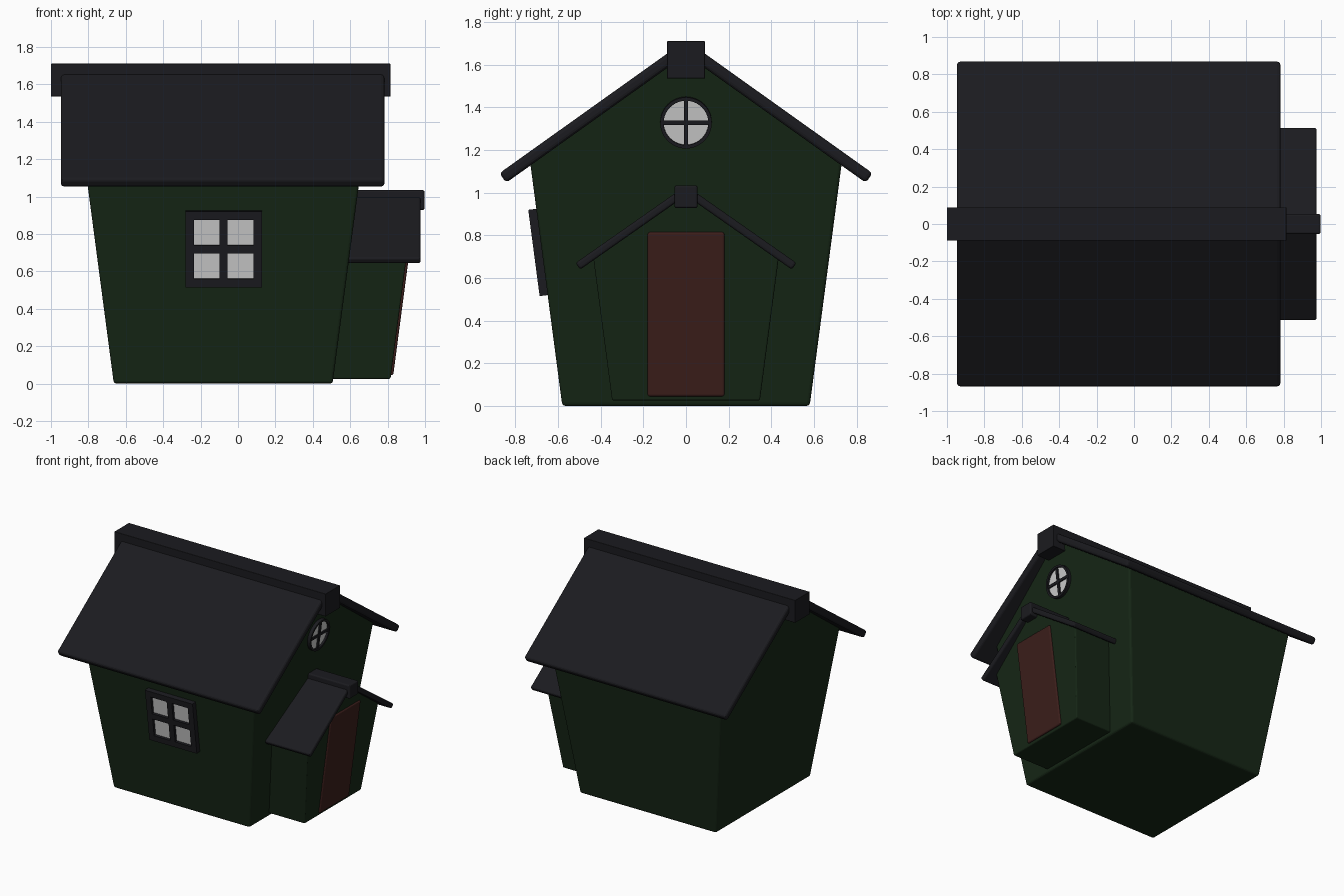
import bpy, bmesh, math
from mathutils import Matrix, Vector

if "Cube" in bpy.data.objects:
    bpy.data.objects.remove(bpy.data.objects["Cube"])

LEAN = 0.132                      # walls lean outward as they rise
TILT = math.atan(LEAN)
CX = -0.079                       # middle of the main house along x


def material(name, rgb):
    m = bpy.data.materials.new(name)
    m.diffuse_color = (*rgb, 1)
    m.use_nodes = True
    m.node_tree.nodes["Principled BSDF"].inputs["Base Color"].default_value = m.diffuse_color
    return m


GREEN = material("dark_green", (0.008, 0.02, 0.008))
BLACK = material("charcoal", (0.011, 0.011, 0.014))
RED = material("dark_red", (0.045, 0.013, 0.011))


def finish(name, bm, mat=None, bevel=0.0, matrix=None):
    bmesh.ops.recalc_face_normals(bm, faces=bm.faces)
    if bevel:
        bmesh.ops.bevel(bm, geom=bm.edges[:], offset=bevel, segments=3,
                        profile=0.5, affect='EDGES', clamp_overlap=True)
    me = bpy.data.meshes.new(name)
    bm.to_mesh(me)
    bm.free()
    ob = bpy.data.objects.new(name, me)
    bpy.context.collection.objects.link(ob)
    if mat:
        me.materials.append(mat)
    if matrix:
        ob.matrix_world = matrix
    return ob


def box(name, lo, hi, mat=None, bevel=0.0, matrix=None):
    bm = bmesh.new()
    lo, hi = Vector(lo), Vector(hi)
    bmesh.ops.create_cube(bm, size=1, matrix=Matrix.Translation((lo + hi) / 2)
                          @ Matrix.Diagonal((*(hi - lo), 1)))
    return finish(name, bm, mat, bevel, matrix)


def house(name, x0, x1, half, z0, ridge, pitch, back_lean, bevel):
    """Gabled block, flaring outward toward the eaves."""
    eave = (ridge - pitch * half) / (1 + pitch * LEAN)
    bm = bmesh.new()

    def pt(front, side, z):
        x = x1 + LEAN * z if front else x0 - back_lean * z
        return bm.verts.new((x, side * (half + LEAN * z), z))

    ends = [[pt(f, -1, z0), pt(f, 1, z0), pt(f, 1, eave), pt(f, 0, ridge), pt(f, -1, eave)]
            for f in (0, 1)]
    for e in ends:
        bm.faces.new(e)
    for i in range(5):
        j = (i + 1) % 5
        bm.faces.new((ends[0][i], ends[0][j], ends[1][j], ends[1][i]))
    return finish(name, bm, GREEN, bevel)


def gable_roof(name, x0, x1, top, pitch, reach, thick, bevel):
    """Chevron slab with ends cut square to the slope."""
    a = math.atan(pitch)
    inner = reach - thick * math.sin(a)
    low = top - thick / math.cos(a)
    prof = [(-reach, top - pitch * reach), (0, top), (reach, top - pitch * reach),
            (inner, low - pitch * inner), (0, low), (-inner, low - pitch * inner)]
    bm = bmesh.new()
    ends = [[bm.verts.new((x, y, z)) for y, z in prof] for x in (x0, x1)]
    for i in range(6):
        j = (i + 1) % 6
        bm.faces.new((ends[0][i], ends[0][j], ends[1][j], ends[1][i]))
    for e in ends:
        bm.faces.new(e)
    return finish(name, bm, BLACK, bevel)


# Main house with roof and ridge beam
house("house_body", -0.664, 0.506, 0.58, 0.0, 1.675, 0.713, LEAN, 0.015)
gable_roof("main_roof", -0.947, 0.783, 1.715, 0.713, 0.875, 0.055, 0.018)
box("main_ridge_beam", (-1.0, -0.089, 1.535), (0.815, 0.089, 1.71), BLACK, 0.003)

# Porch with its own roof and ridge beam
house("porch_body", 0.45, 0.812, 0.343, 0.025, 1.005, 0.70, 0.0, 0.008)
gable_roof("porch_roof", 0.5, 0.977, 1.033, 0.70, 0.518, 0.038, 0.012)
box("porch_ridge_beam", (0.5, -0.054, 0.928), (0.997, 0.054, 1.034), BLACK, 0.01)

# Door, leaning with the porch front
door_at = Matrix.Translation((0.812 + LEAN * 0.43, 0, 0.43)) @ Matrix.Rotation(TILT, 4, 'Y')
box("door", (-0.02, -0.18, -0.388), (0.012, 0.18, 0.388), RED, 0.01, door_at)

# Square window on the front wall: a lattice frame with four panes
win_z = 0.722
win_at = (Matrix.Translation((-0.077, -(0.58 + LEAN * win_z), win_z))
          @ Matrix.Rotation(TILT, 4, 'X'))
cuts = [-0.204, -0.159, -0.022, 0.022, 0.159, 0.204]
bm = bmesh.new()
grid = [[bm.verts.new((u, 0.01, v)) for v in cuts] for u in cuts]
for i in range(5):
    for j in range(5):
        if not (i % 2 and j % 2):
            bm.faces.new((grid[i][j], grid[i + 1][j], grid[i + 1][j + 1], grid[i][j + 1]))
front = bmesh.ops.extrude_face_region(bm, geom=bm.faces[:], use_keep_orig=True)["geom"]
bmesh.ops.translate(bm, vec=(0, -0.048, 0),
                    verts=[g for g in front if isinstance(g, bmesh.types.BMVert)])
finish("window_frame", bm, BLACK, 0, win_at)
box("window_glass", (-0.165, -0.018, -0.165), (0.165, 0.005, 0.165), None, 0, win_at)

# Round window in the right gable
rz = 1.33
round_at = Matrix.Translation((0.506 + LEAN * rz, 0, rz)) @ Matrix.Rotation(TILT, 4, 'Y')
bm = bmesh.new()
N = 40
rings = []
for k in range(N):
    a = 2 * math.pi * k / N
    rings.append([bm.verts.new((x, r * math.cos(a), r * math.sin(a)))
                  for r, x in ((0.105, -0.01), (0.121, -0.01), (0.121, 0.025), (0.105, 0.025))])
for k in range(N):
    p, q = rings[k], rings[(k + 1) % N]
    for i in range(4):
        j = (i + 1) % 4
        bm.faces.new((p[i], p[j], q[j], q[i]))
ring = finish("round_window_frame", bm, BLACK, 0, round_at)
bm = bmesh.new()
bmesh.ops.create_cone(bm, cap_ends=True, segments=N, radius1=0.108, radius2=0.108, depth=0.02,
                      matrix=Matrix.Rotation(math.pi / 2, 4, 'Y'))
glass = finish("round_window_glass", bm, None, 0, round_at)
box("round_window_upright", (0, -0.01, -0.108), (0.021, 0.01, 0.108), BLACK, 0, round_at)
box("round_window_crossbar", (0, -0.108, -0.01), (0.02, 0.108, 0.01), BLACK, 0, round_at)

# Smooth shading on the round parts only
bpy.ops.object.select_all(action='DESELECT')
for ob in (ring, glass):
    ob.select_set(True)
bpy.context.view_layer.objects.active = ring
bpy.ops.object.shade_smooth_by_angle(angle=math.radians(30))
